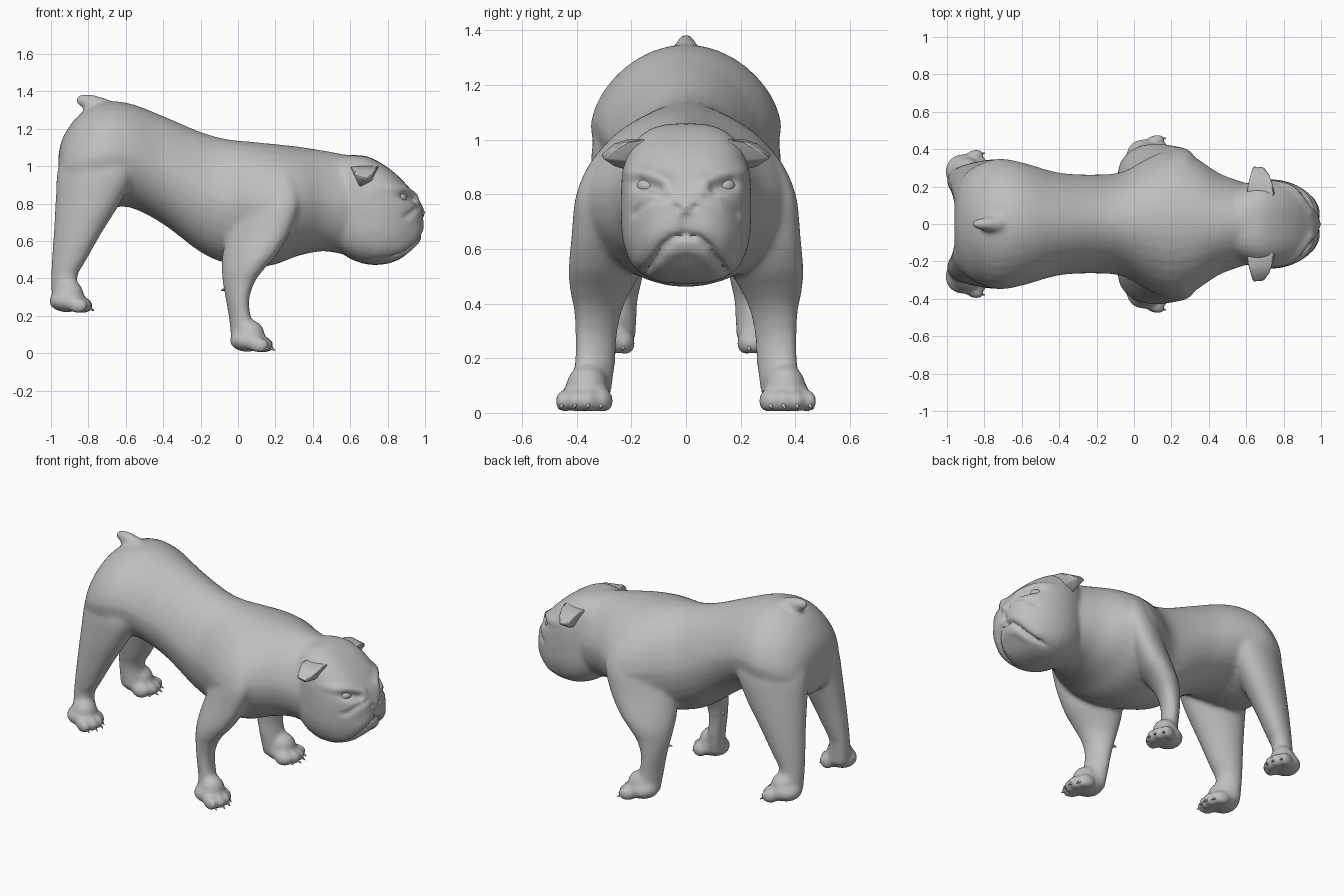
import bpy, bmesh, math
from mathutils import Vector, Matrix
from mathutils.bvhtree import BVHTree
from mathutils.geometry import intersect_point_line

cube = bpy.data.objects.get("Cube")
if cube:
    bpy.data.objects.remove(cube)

grey = bpy.data.materials.new("plain grey")
grey.use_nodes = True
tone = (0.52, 0.52, 0.52, 1)
grey.diffuse_color = tone
grey.node_tree.nodes["Principled BSDF"].inputs["Base Color"].default_value = tone


def make_object(name, bm, angle=60):
    bmesh.ops.recalc_face_normals(bm, faces=bm.faces)
    mesh = bpy.data.meshes.new(name)
    bm.to_mesh(mesh)
    bm.free()
    return add_mesh(name, mesh, angle)


def add_mesh(name, mesh, angle=60):
    obj = bpy.data.objects.new(name, mesh)
    bpy.context.collection.objects.link(obj)
    mesh.materials.clear()
    mesh.materials.append(grey)
    bpy.ops.object.select_all(action='DESELECT')
    obj.select_set(True)
    bpy.context.view_layer.objects.active = obj
    bpy.ops.object.shade_smooth_by_angle(angle=math.radians(angle))
    return obj


def power(value, p):
    return math.copysign(abs(value) ** (2 / p), value)


def flow(rows, steps=4):
    """Smooth extra rows between the given ones."""
    last = len(rows) - 1
    for i in range(last):
        around = [rows[min(last, max(0, i + k))] for k in (-1, 0, 1, 2)]
        for s in range(steps):
            t = s / steps
            yield [b + t / 2 * (c - a + t * (2 * a - 5 * b + 4 * c - d + t * (3 * (b - c) + d - a)))
                   for a, b, c, d in zip(*around)]
    yield rows[last]


def loft(bm, axis, rows, p=2.0, side=1, taper=0.0, slant=0.0, n=32):
    """Rings along x or z; each row is position, then the ring's two extents.
    Taper narrows the upper half of a ring, slant turns a leg's ring outward."""
    rings = []
    for pos, a0, a1, b0, b1 in flow(rows):
        ring = []
        for i in range(n):
            t = math.tau * i / n
            u, v = power(math.cos(t), p), power(math.sin(t), p)
            a_off = (a1 - a0) / 2 * u * (1 - taper * max(0, v))
            a = (a0 + a1) / 2 + a_off
            b = (b0 + b1) / 2 + (b1 - b0) / 2 * v + slant * a_off
            co = (pos, a * side, b) if axis == 'x' else (a, b * side, pos)
            ring.append(bm.verts.new(co))
        rings.append(ring)
    for r, s in zip(rings, rings[1:]):
        for i in range(n):
            j = (i + 1) % n
            bm.faces.new((r[i], r[j], s[j], s[i]))
    bm.faces.new(rings[0])
    bm.faces.new(rings[-1])


def ball(bm, centre, size, turn=0.0):
    mat = (Matrix.Translation(centre) @ Matrix.Rotation(turn, 4, 'Z')
           @ Matrix.Diagonal((*size, 1)))
    bmesh.ops.create_uvsphere(bm, u_segments=20, v_segments=12, radius=1, matrix=mat)


def cone(bm, base, tip, radius):
    base, tip = Vector(base), Vector(tip)
    way = tip - base
    mat = Matrix.Translation((base + tip) / 2) @ way.to_track_quat('Z', 'Y').to_matrix().to_4x4()
    bmesh.ops.create_cone(bm, segments=8, radius1=radius, radius2=0.002,
                          depth=way.length, cap_ends=True, matrix=mat)


def symmetric(rows):
    return [(x, -w, w, low, high) for x, w, low, high in rows]


skin = bmesh.new()

# Trunk, from rump to neck
loft(skin, 'x', symmetric([
    (-.96, .12, .9, 1.06), (-.945, .2, .84, 1.13), (-.91, .26, .8, 1.2), (-.84, .315, .77, 1.283),
    (-.72, .35, .77, 1.343), (-.58, .325, .78, 1.336), (-.4, .275, .69, 1.268),
    (-.2, .265, .54, 1.183), (-.06, .28, .48, 1.145), (.08, .355, .46, 1.13),
    (.2, .395, .475, 1.118), (.32, .36, .52, 1.105), (.45, .275, .545, 1.085),
    (.56, .232, .53, 1.065), (.66, .2, .52, 1.05)]), 2.0, taper=.13)

# Head with a broad skull, heavy jaw and short muzzle
loft(skin, 'x', symmetric([
    (.54, .18, .55, 1.05), (.6, .215, .505, 1.06), (.69, .238, .475, 1.053),
    (.78, .235, .475, 1.008), (.86, .212, .5, .945), (.92, .176, .545, .88),
    (.96, .137, .59, .835), (.985, .085, .635, .79)]), 2.9)
ball(skin, (.964, 0, .752), (.038, .055, .036))

# Tail stub
for x, z, r in ((-.74, 1.31, .06), (-.78, 1.335, .048), (-.81, 1.352, .036), (-.83, 1.352, .033)):
    ball(skin, (x, 0, z), (r * 1.2, r * .85, r))

FRONT_LEG = [(1.0, .12, .27, .12, .25), (.93, .07, .31, .12, .33), (.8, .01, .33, .14, .385),
             (.65, -.05, .28, .165, .4), (.53, -.083, .21, .175, .415), (.45, -.087, .14, .21, .415),
             (.38, -.082, .09, .24, .403), (.28, -.064, .06, .257, .4),
             (.16, -.045, .075, .265, .405), (.05, -.035, .1, .285, .43)]
HIND_LEG = [(1.2, -.86, -.68, .08, .2), (1.1, -.92, -.6, .05, .29), (.98, -.965, -.55, .06, .335),
            (.82, -.975, -.62, .09, .34), (.65, -.985, -.725, .13, .33), (.5, -.995, -.81, .16, .317),
            (.4, -1.0, -.86, .18, .308), (.27, -.995, -.83, .185, .335)]
PAWS = {"front": Vector((0, 0, 0)), "hind": Vector((-.967, -.08, .212))}
SIDES = (("near", -1), ("far", 1))


def toe_spots():
    """Toe centres fanned across the front of a paw."""
    for k in range(4):
        yield Vector((.15 - .024 * abs(k - 1.4), .3 + .048 * k, .043))


for label, side in SIDES:
    loft(skin, 'z', FRONT_LEG, 2.0, side, slant=.42)
    loft(skin, 'z', HIND_LEG, 2.0, side, slant=.22)
    for shift in PAWS.values():
        def place(v):
            w = Vector(v) + shift
            return Vector((w.x, w.y * side, w.z))
        ball(skin, place((.05, .365, .067)), (.095, .09, .06), .45 * side)
        ball(skin, place((.065, .362, .1)), (.08, .075, .078), .45 * side)
        for spot in toe_spots():
            ball(skin, place(spot), (.055, .032, .043), .35 * side)

# Blend the masses into one continuous skin
raw = make_object("raw_skin", skin)
remesh = raw.modifiers.new("blend", 'REMESH')
remesh.mode = 'VOXEL'
remesh.voxel_size = .013
relax = raw.modifiers.new("relax", 'SMOOTH')
relax.factor = .5
relax.iterations = 10
graph = bpy.context.evaluated_depsgraph_get()
body_mesh = bpy.data.meshes.new_from_object(raw.evaluated_get(graph))
bpy.data.objects.remove(raw)


def press(path, depth, radius):
    """Raise or sink the face along a mirrored path of (y, z) points."""
    points = [Vector((y, z, 0)) for y, z in path]
    moves = []
    for v in body_mesh.vertices:
        if v.co.x < .72:
            continue
        here = Vector((abs(v.co.y), v.co.z, 0))
        gap = 1.0
        for a, b in zip(points, points[1:]):
            near, t = intersect_point_line(here, a, b)
            near = a.lerp(b, min(1, max(0, t)))
            gap = min(gap, (here - near).length)
        if gap < radius * 2.5:
            moves.append((v, v.normal * depth * math.exp(-(gap / radius) ** 2)))
    for v, move in moves:
        v.co += move
    body_mesh.update()


# Face: brows, sockets, muzzle folds, jowls, mouth and nostrils
press([(.07, .845), (.13, .875), (.2, .88)], .012, .024)
press([(.11, .825), (.17, .84)], -.025, .022)
press([(.075, .79), (.14, .775), (.19, .73)], -.01, .014)
press([(.05, .69), (.12, .64), (.16, .56)], .008, .035)
press([(0, .65), (.05, .638), (.09, .6), (.125, .545), (.145, .52)], -.02, .011)
press([(0, .6), (.06, .58), (.09, .54)], .006, .02)
press([(0, .72), (0, .66)], -.01, .009)
press([(.028, .748), (.04, .755)], -.014, .009)
body = add_mesh("body", body_mesh, 75)

# Eyes set on the face surface
face = BVHTree.FromPolygons([v.co for v in body_mesh.vertices],
                            [p.vertices for p in body_mesh.polygons])
for label, side in SIDES:
    spot = face.ray_cast(Vector((2, side * .148, .83)), Vector((-1, 0, 0)))[0]
    bm = bmesh.new()
    ball(bm, spot - Vector((.01, 0, 0)), (.022, .034, .025), side * .5)
    make_object(label + "_eye", bm)

    # Folded ear flap
    bm = bmesh.new()
    for x, y, z in ((.6, .15, .995), (.755, .15, 1.0), (.61, .22, 1.0), (.74, .22, .99),
                    (.63, .265, .985), (.725, .265, .965), (.635, .31, .945), (.695, .305, .93),
                    (.65, .2, .885), (.66, .26, .9), (.715, .21, .92)):
        bm.verts.new((x, y * side, z))
    bmesh.ops.convex_hull(bm, input=bm.verts)
    ear = make_object(label + "_ear", bm, 50)
    bevel = ear.modifiers.new("soft edge", 'BEVEL')
    bevel.width = .01
    bevel.segments = 2

    # Claws, and a dewclaw behind each front leg
    for paw, shift in PAWS.items():
        bm = bmesh.new()
        for spot in toe_spots():
            base = spot + shift + Vector((.03, .006, -.008))
            tip = base + Vector((.028, .01, -.02))
            cone(bm, (base.x, base.y * side, base.z), (tip.x, tip.y * side, tip.z), .011)
        if paw == "front":
            cone(bm, (-.055, side * .29, .35), (-.09, side * .265, .335), .018)
        make_object(f"{label}_{paw}_claws", bm)
